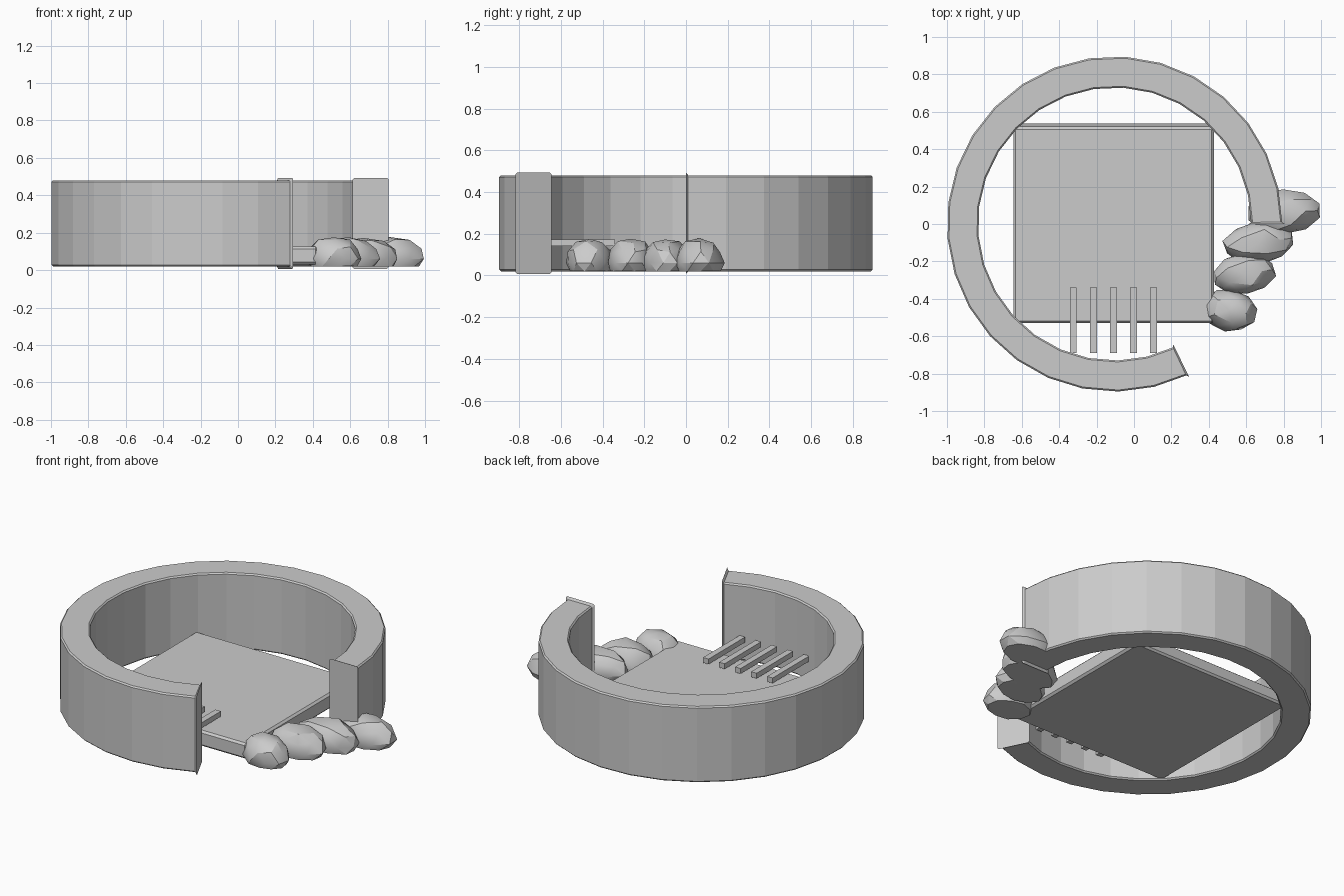
import bpy, bmesh, math, random
from mathutils import Vector, Matrix

if "Cube" in bpy.data.objects:
    bpy.data.objects.remove(bpy.data.objects["Cube"])

random.seed(4)
grey = bpy.data.materials.new("stone grey")
grey.diffuse_color = (0.6, 0.6, 0.6, 1)
grey.use_nodes = True
grey.node_tree.nodes["Principled BSDF"].inputs["Base Color"].default_value = grey.diffuse_color


def finish(bm, name, smooth=None):
    bmesh.ops.recalc_face_normals(bm, faces=bm.faces)
    me = bpy.data.meshes.new(name)
    bm.to_mesh(me)
    bm.free()
    me.materials.append(grey)
    ob = bpy.data.objects.new(name, me)
    bpy.context.collection.objects.link(ob)
    if smooth:
        bpy.context.view_layer.objects.active = ob
        ob.select_set(True)
        bpy.ops.object.shade_smooth_by_angle(angle=math.radians(smooth))
        ob.select_set(False)
    return ob


def section(grow):
    """Chamfered wall cross-section as (radius, z); grow flares it outward."""
    r0, r1, z0, z1, c = 0.73 - grow, 0.896 + grow, 0.02 - grow, 0.48 + grow, 0.008
    return [(r0 + c, z0), (r1 - c, z0), (r1, z0 + c), (r1, z1 - c),
            (r1 - c, z1), (r0 + c, z1), (r0, z1 - c), (r0, z0 + c)]


# open ring wall: 24 flat segments, with a thin flared lip at both ends
sweep, steps = math.radians(296), 24
stations = [(0, 0.013), (0.012, 0)]
stations += [(sweep * i / steps, 0) for i in range(1, steps)]
stations += [(sweep - 0.012, 0), (sweep, 0.013)]
bm = bmesh.new()
rings = []
for a, grow in stations:
    rings.append([bm.verts.new((-0.104 + r * math.cos(a), -r * math.sin(-a), z))
                  for r, z in section(grow)])
for p, q in zip(rings, rings[1:]):
    for i in range(8):
        j = (i + 1) % 8
        bm.faces.new((p[i], p[j], q[j], q[i]))
bm.faces.new(rings[0])
bm.faces.new(rings[-1])
finish(bm, "ring_wall")


def box(name, x0, x1, y0, y1, z0, z1, bevel=0.0, back_slope=0.0):
    bm = bmesh.new()
    bmesh.ops.create_cube(bm, size=1)
    for v in bm.verts:
        s = v.co + Vector((0.5, 0.5, 0.5))
        v.co = (x0 + s.x * (x1 - x0), y0 + s.y * (y1 - y0), z0 + s.z * (z1 - z0))
        if s.y > 0.5 and s.z > 0.5:
            v.co.y -= back_slope
    if bevel:
        bmesh.ops.bevel(bm, geom=bm.edges[:], offset=bevel, segments=1, affect='EDGES')
    return finish(bm, name)


# square floor slab with a sloping back edge
box("floor_slab", -0.645, 0.427, -0.53, 0.54, 0.03, 0.125, 0.012, 0.022)

# row of grate bars
for i in range(5):
    x = -0.325 + 0.1075 * i
    box(f"grate_bar_{i + 1}", x - 0.0185, x + 0.0185, -0.69, -0.34, 0.14, 0.172)


def rock(name, x, y, length, width, turn):
    bm = bmesh.new()
    bmesh.ops.create_icosphere(bm, subdivisions=2, radius=1)
    spin = Matrix.Rotation(math.radians(turn), 3, 'Z')
    for v in bm.verts:
        n = v.co.copy() * random.uniform(0.95, 1.04)
        widen = 1.06 if abs(n.z) < 0.6 else 1.2
        p = spin @ Vector((n.x * length * widen / 2, n.y * width * widen / 2, 0))
        z = 0.06 + n.z * 0.118 if n.z > 0 else 0.06 + n.z * 0.09
        v.co = (x + p.x, y + p.y, max(z, 0.02))
    return finish(bm, name, 25)


# curved line of boulders across the opening
for i, spec in enumerate([(0.51, -0.46, 0.28, 0.215, -12), (0.59, -0.265, 0.32, 0.215, 8),
                          (0.67, -0.10, 0.37, 0.215, 8), (0.80, 0.065, 0.37, 0.225, 2)]):
    rock(f"boulder_{i + 1}", *spec)
